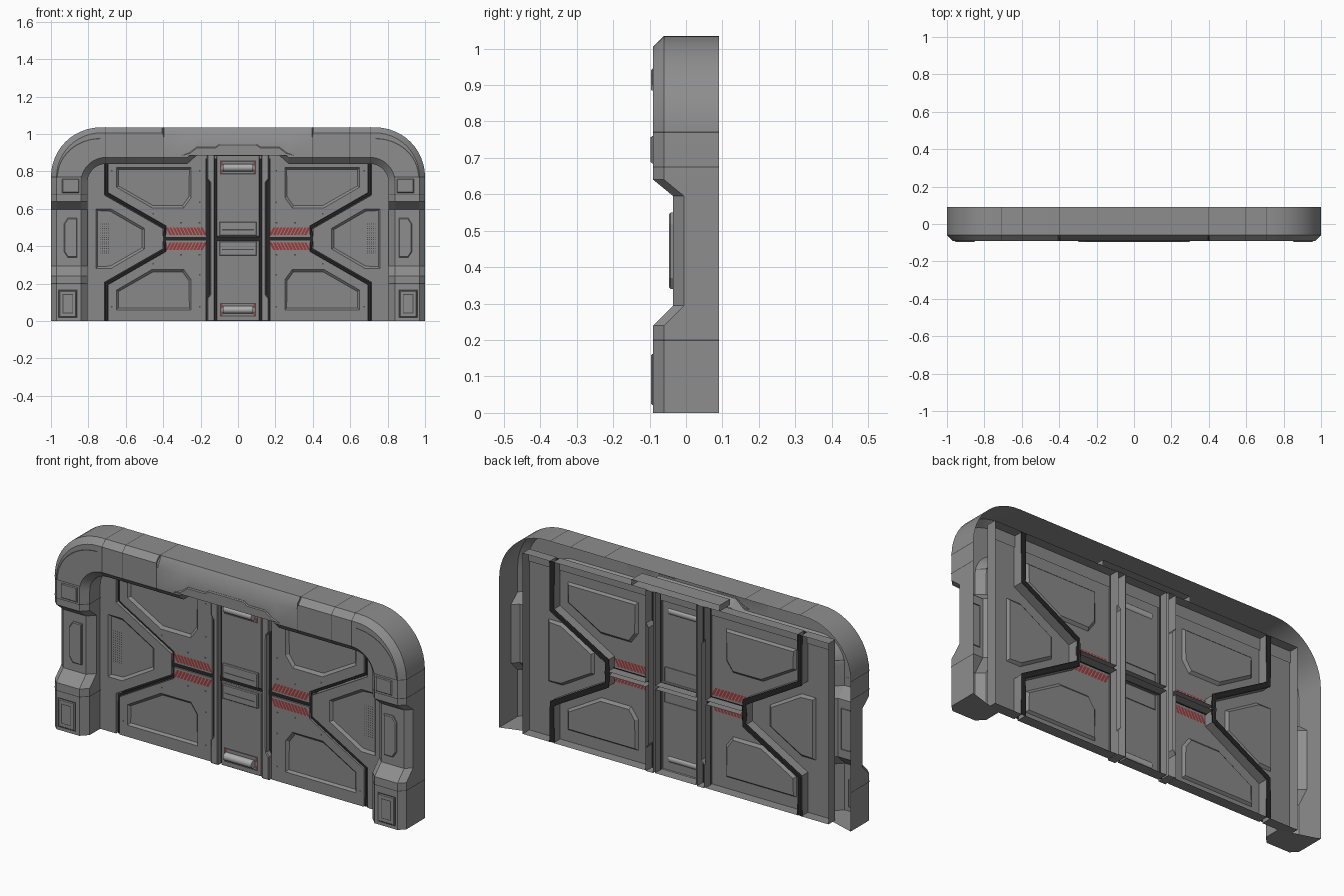
import bpy, bmesh, math
from mathutils import Vector

if "Cube" in bpy.data.objects:
    bpy.data.objects.remove(bpy.data.objects["Cube"], do_unlink=True)


def material(name, rgb):
    m = bpy.data.materials.new(name)
    m.use_nodes = True
    m.diffuse_color = (*rgb, 1)
    m.node_tree.nodes["Principled BSDF"].inputs["Base Color"].default_value = (*rgb, 1)
    return m


FRAME = material("frame grey", (0.27, 0.27, 0.27))
PANEL = material("panel grey", (0.25, 0.25, 0.25))
DARK = material("groove black", (0.02, 0.02, 0.02))
SEAM = material("seam grey", (0.07, 0.07, 0.07))
PALE = material("handle grey", (0.42, 0.42, 0.42))
RED = material("warning red", (0.36, 0.04, 0.04))
SIDES = (("left", 1), ("right", -1))
FRONT, BACK, TOP = 0.03, 0.085, 0.93


def finish(bm, name, mat, smooth=False):
    mesh = bpy.data.meshes.new(name)
    bm.to_mesh(mesh)
    bm.free()
    mesh.materials.append(mat)
    ob = bpy.data.objects.new(name, mesh)
    bpy.context.collection.objects.link(ob)
    if smooth:
        bpy.ops.object.select_all(action='DESELECT')
        ob.select_set(True)
        bpy.context.view_layer.objects.active = ob
        bpy.ops.object.shade_smooth_by_angle(angle=math.radians(30))
    return ob


def loop(bm, outline, y):
    return [bm.verts.new((x, y, z)) for x, z in outline]


def front_face(bm, verts):
    f = bm.faces.new(verts)
    f.normal_update()
    if f.normal.y > 0:
        f.normal_flip()
    return f


def sheet(name, outlines, y, mat):
    """Flat plates facing the front."""
    bm = bmesh.new()
    for o in outlines:
        front_face(bm, loop(bm, o, y))
    return finish(bm, name, mat)


def tray(name, outline, mat=PANEL, y=FRONT, back=BACK, recess=None):
    """Pressed sheet: front face, flanges folded back, optional recessed field."""
    bm = bmesh.new()
    a, b = loop(bm, outline, y), loop(bm, outline, back)
    for i in range(len(a)):
        j = (i + 1) % len(a)
        bm.faces.new((a[i], a[j], b[j], b[i]))
    if recess:
        r = loop(bm, recess, y)
        edges = []
        for ring in (a, r):
            for i in range(len(ring)):
                pair = (ring[i - 1], ring[i])
                edges.append(bm.edges.get(pair) or bm.edges.new(pair))
        bmesh.ops.triangle_fill(bm, edges=edges, use_beauty=True, normal=(0, -1, 0))
        f = bm.faces.get(r) or front_face(bm, r)
        bmesh.ops.inset_individual(bm, faces=[f], thickness=0.014, depth=-0.012)
    else:
        f = front_face(bm, a)
        bmesh.ops.inset_individual(bm, faces=[f], thickness=0.005, depth=0.004)
    return finish(bm, name, mat)


def rect(x0, x1, z0, z1):
    return [(x0, z0), (x1, z0), (x1, z1), (x0, z1)]


def flip(points, s):
    return [(x * s, z) for x, z in points]


def ribbon(name, path, w, y, mat):
    """Flat strip of width w following a path in the front plane."""
    bm = bmesh.new()
    pts = [Vector(p) for p in path]
    rows = []
    for i, p in enumerate(pts):
        t = (pts[min(i + 1, len(pts) - 1)] - pts[max(i - 1, 0)]).normalized()
        n = Vector((-t.y, t.x)) * w / 2
        rows.append(loop(bm, [p + n, p - n], y))
    for a, b in zip(rows, rows[1:]):
        front_face(bm, (a[0], a[1], b[1], b[0]))
    return finish(bm, name, mat)


# Arch frame: one cross-section carried up the leg, round the corner and over
def section(o, i, d=0.0, c=0.03, g=0.0):
    o, i = Vector(o), Vector(i)
    u = (i - o).normalized()
    o, i, f = o - u * g, i + u * g, d - g
    path = [(o, 0.09), (o, f - 0.06), (o + u * c, f - 0.09),
            (i - u * 0.035, f - 0.09), (i, f - 0.055), (i, FRONT)]
    return [(p.x, y, p.y) for p, y in path]


def loft(name, sections, mat, smooth=False, cap=False):
    bm = bmesh.new()
    rows = [[bm.verts.new(p) for p in s] for s in sections]
    for a, b in zip(rows, rows[1:]):
        for k in range(len(a) - 1):
            bm.faces.new((a[k], b[k], b[k + 1], a[k + 1]))
    if cap:
        bm.faces.new(rows[0])
        bm.faces.new(rows[-1])
    bmesh.ops.recalc_face_normals(bm, faces=bm.faces)
    return finish(bm, name, mat, smooth)


half = [section((1, z), (0.805, z), d) for z, d in
        ((0, 0), (0.24, 0), (0.295, 0.055), (0.595, 0.055), (0.64, 0))]
for k in range(13):
    c, s = math.cos(k * math.pi / 24), math.sin(k * math.pi / 24)
    half.append(section((0.735 + 0.265 * c, 0.77 + 0.265 * s),
                        (0.705 + 0.1 * c, 0.74 + 0.1 * s)))
for x, z, c in ((0.405, 0.84, 0.03), (0.395, 0.84, 0.055), (0.27, 0.84, 0.055), (0.22, 0.885, 0.055)):
    half.append(section((x, 1.035), (x, z), c=c))
mirrored = [[(-x, y, z) for x, y, z in s] for s in reversed(half)]
loft("arch_frame", half + mirrored, FRAME, smooth=True, cap=True)

for side, s in SIDES:
    # Seams wrapped over the frame
    for n, x in enumerate((0.4, 0.595, 0.71)):
        loft(f"top_seam_{n}_{side}", [section((s * (x + e), 1.035), (s * (x + e), 0.84), g=0.001)
                                      for e in (-0.002, 0.002)], SEAM)
    for n, z in enumerate((0.2, 0.675, 0.77)):
        loft(f"leg_seam_{n}_{side}", [section((s, z + e), (s * 0.805, z + e), g=0.001)
                                      for e in (-0.002, 0.002)], SEAM)
    arc = [(s * (0.735 + 0.23 * math.cos(t)), 0.77 + 0.205 * math.sin(t))
           for t in [k * math.pi / 32 for k in range(17)]]
    ribbon("corner_line_" + side, arc, 0.006, -0.091, SEAM)
    # Leg cover plates
    sheet("foot_border_" + side, [flip(rect(0.858, 0.962, 0.015, 0.168), s)], -0.091, SEAM)
    tray("foot_cover_" + side, flip(rect(0.864, 0.956, 0.021, 0.162), s), FRAME, -0.092, -0.088)
    sheet("foot_inner_line_" + side, [flip(rect(0.882, 0.938, 0.04, 0.143), s)], -0.097, SEAM)
    sheet("foot_inner_cover_" + side, [flip(rect(0.886, 0.934, 0.044, 0.139), s)], -0.0975, FRAME)
    tray("shoulder_cover_" + side, flip(rect(0.85, 0.94, 0.685, 0.76), s), FRAME, -0.093, -0.089)
    tray("leg_cover_" + side, flip([(0.86, 0.34), (0.91, 0.34), (0.93, 0.37), (0.93, 0.52),
                                    (0.91, 0.55), (0.86, 0.55)], s), FRAME, -0.042, -0.03)

# Stepped lintel cover and rear lintel box
lintel = [(0.3, 0.885), (0.26, 0.9), (0.22, 0.93), (0.12, 0.93), (0.1, 0.945)]
tray("lintel_cover", lintel + [(-x, z) for x, z in reversed(lintel)], FRAME, -0.092, -0.088)
sheet("lintel_line", [rect(-0.13, 0.13, 0.883, 0.89)], -0.06, RED)
tray("rear_lintel_box", rect(-0.25, 0.25, TOP, 0.96), FRAME, 0.0)
sheet("lintel_back", [rect(-0.87, 0.87, 0.87, TOP)], FRONT + 0.006, PANEL)

# Door leaves, side panels and grooves
for side, s in SIDES:
    for level, up in (("upper", True), ("lower", False)):
        def at(points):
            return [(x * s, z if up else 0.88 - z) for x, z in points]
        end = TOP if up else 0.88
        leaf = [(0.17, 0.45), (0.385, 0.45), (0.385, 0.5086), (0.695, 0.686), (0.695, end), (0.17, end)]
        field = [(0.25, 0.82), (0.25, 0.66), (0.29, 0.605), (0.46, 0.605), (0.65, 0.715), (0.65, 0.82)]
        tag = f"{level}_{side}"
        tray("door_leaf_" + tag, at(leaf), recess=at(field))
        groove = [(0.39, 0.44), (0.39, 0.5), (0.705, 0.68), (0.705, end)]
        ribbon("door_groove_" + tag, at(groove), 0.03, BACK - 0.002, DARK)
        rim = [(0.392, 0.455), (0.392, 0.504), (0.703, 0.682), (0.703, end)]
        ribbon("groove_seal_" + tag, at(rim), 0.012, FRONT + 0.008, DARK)
        # Hazard stripes, on both faces of the sheet
        bars = [at([(x, 0.46), (x + 0.013, 0.46), (x + 0.033, 0.5), (x + 0.02, 0.5)])
                for x in [0.15 + 0.0185 * k for k in range(12)] if x > 0.165]
        for face, y in (("front", FRONT - 0.001), ("back", FRONT + 0.001)):
            sheet(f"hazard_stripes_{face}_{tag}", bars, y, RED)
        # Small marking dashes and bolts
        marks = [at(rect(x, x + 0.01, 0.522, 0.53)) for x in (0.2, 0.3, 0.66)]
        marks = marks[:2] + [at(rect(x, x + 0.008, z, z + 0.008))
                             for x, z in ((0.2, 0.8), (0.2, 0.63), (0.67, 0.8), (0.45, 0.57))]
        sheet("bolts_" + tag, marks, FRONT - 0.001, SEAM)
    wing = [(0.87, TOP), (0.715, TOP), (0.715, 0.674), (0.4, 0.494), (0.4, 0.386),
            (0.715, 0.206), (0.715, 0), (0.87, 0)]
    wing_field = [(0.76, 0.6), (0.68, 0.6), (0.5, 0.495), (0.5, 0.385), (0.68, 0.28), (0.76, 0.28)]
    tray("side_panel_" + side, flip(wing, s), recess=flip(wing_field, s))
    ribbon("middle_groove_" + side, flip([(0.115, 0.44), (0.4, 0.44)], s), 0.03, FRONT + 0.008, DARK)
    # Vent holes
    holes = [flip(rect(x, x + 0.005, z, z + 0.005), s)
             for x in [0.69 + 0.011 * k for k in range(5)]
             for z in [0.36 + 0.012 * k for k in range(14)]]
    sheet("vent_holes_" + side, holes, FRONT + 0.011, SEAM)
    # Post beside the centre column, jogged outwards at its ends
    post = [(0.125, 0), (0.165, 0), (0.165, 0.12), (0.15, 0.14), (0.15, 0.28), (0.15, 0.6),
            (0.15, 0.74), (0.165, 0.76), (0.165, TOP), (0.125, TOP)]
    tray("centre_post_" + side, flip(post, s), FRAME, 0.018, 0.09)
    sheet("post_groove_" + side, [flip(rect(0.113, 0.173, 0, TOP), s)], FRONT + 0.012, DARK)

# Centre column with lift handles
for level, z0, z1, hz, b0, b1 in (("upper", 0.45, TOP, 0.82, 0.455, 0.53),
                                  ("lower", 0.0, 0.43, 0.06, 0.35, 0.425)):
    tray("centre_panel_" + level, rect(-0.116, 0.116, z0, z1))
    tray("centre_block_" + level, rect(-0.1, 0.1, b0, b1), FRAME, 0.018, FRONT)
    sheet("block_line_" + level, [rect(-0.085, 0.085, b0 + 0.03, b0 + 0.036)], 0.013, SEAM)
    sheet("handle_recess_" + level, [rect(-0.097, 0.097, hz - 0.037, hz + 0.037)], 0.0255, SEAM)
    sheet("handle_bed_" + level, [rect(-0.09, 0.09, hz - 0.03, hz + 0.03)], 0.0245, PANEL)
    clips = [rect(s * 0.083, s * 0.092, hz + q, hz + q + 0.02) for s in (1, -1) for q in (-0.03, 0.01)]
    sheet("handle_clips_" + level, clips, 0.0235, RED)
    bpy.ops.mesh.primitive_cylinder_add(vertices=16, radius=0.02, depth=0.16,
                                        location=(0, 0.012, hz), rotation=(0, math.pi / 2, 0))
    bar = bpy.context.object
    bar.name = "lift_handle_" + level
    bar.data.materials.append(PALE)
    bpy.ops.object.shade_smooth_by_angle(angle=math.radians(30))
sheet("centre_groove", [rect(-0.12, 0.12, 0.428, 0.452)], FRONT + 0.01, DARK)
